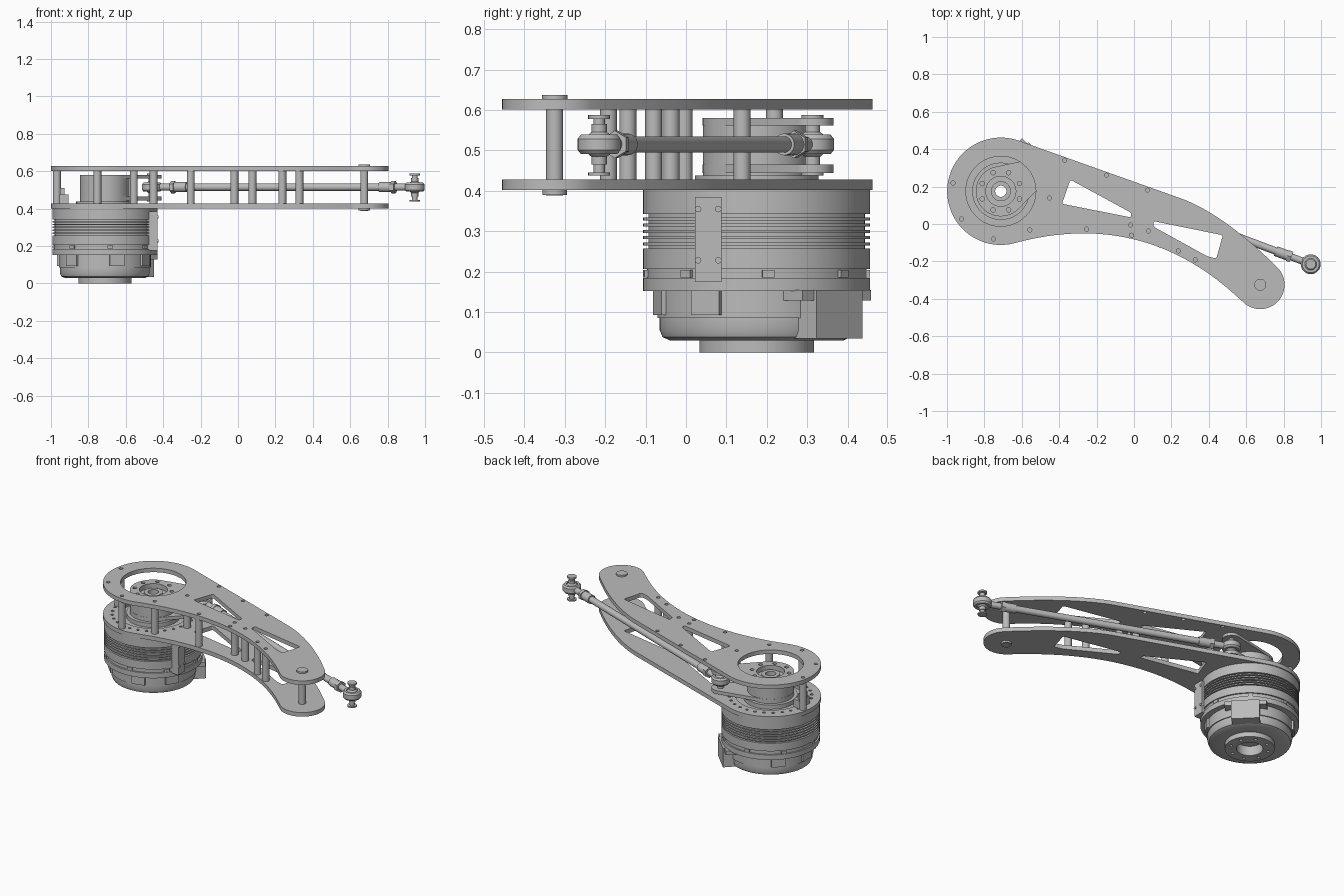
import bpy, bmesh
from math import pi, cos, sin, radians, acos, atan2
from mathutils import Vector, Matrix

if "Cube" in bpy.data.objects:
    bpy.data.objects.remove(bpy.data.objects["Cube"])

GREY = bpy.data.materials.new("metal_grey")
GREY.use_nodes = True
GREY.diffuse_color = (0.5, 0.5, 0.5, 1)
GREY.node_tree.nodes["Principled BSDF"].inputs["Base Color"].default_value = (0.5, 0.5, 0.5, 1)

MOTOR = Vector((-0.712, 0.175, 0))
TIP = Vector((0.675, -0.325, 0))
CRANK_PIN = Vector((-0.46, 0.313, 0.515))
ROD_PIN = Vector((0.945, -0.215, 0.515))


def finish(name, mesh):
    mesh.materials.clear()
    mesh.materials.append(GREY)
    mesh.shade_smooth()
    mesh.set_sharp_from_angle(angle=radians(32))
    mesh.name = name
    ob = bpy.data.objects.new(name, mesh)
    bpy.context.collection.objects.link(ob)
    return ob


def from_bmesh(name, bm):
    bmesh.ops.recalc_face_normals(bm, faces=bm.faces)
    mesh = bpy.data.meshes.new(name)
    bm.to_mesh(mesh)
    bm.free()
    return finish(name, mesh)


def lathe(name, profile, centre, steps=64):
    """Spin a closed (radius, z) profile about a vertical axis."""
    bm = bmesh.new()
    vs = [bm.verts.new((r, 0, z)) for r, z in profile]
    es = [bm.edges.new((vs[i - 1], vs[i])) for i in range(len(vs))]
    bmesh.ops.spin(bm, geom=vs + es, cent=(0, 0, 0), axis=(0, 0, 1),
                   angle=2 * pi, steps=steps, use_merge=True)
    bmesh.ops.remove_doubles(bm, verts=bm.verts, dist=1e-5)
    bmesh.ops.translate(bm, verts=bm.verts, vec=centre)
    return from_bmesh(name, bm)


def add_rod(bm, a, b, r, sides=24):
    a, b = Vector(a), Vector(b)
    d = b - a
    m = Matrix.Translation((a + b) / 2) @ d.to_track_quat('Z', 'Y').to_matrix().to_4x4()
    bmesh.ops.create_cone(bm, cap_ends=True, segments=sides, radius1=r, radius2=r,
                          depth=d.length, matrix=m)


def add_post(bm, p, z0, z1, r, sides=24):
    add_rod(bm, (p[0], p[1], z0), (p[0], p[1], z1), r, sides)


def add_box(bm, centre, size, turn=0):
    m = Matrix.Translation(centre) @ Matrix.Rotation(turn, 4, 'Z') @ Matrix.Diagonal((*size, 1))
    bmesh.ops.create_cube(bm, size=1, matrix=m)


def polar(r, angle, z=0):
    return MOTOR + Vector((r * cos(angle), r * sin(angle), z))


def arc(c, r, a0, a1, n=40):
    return [(c[0] + r * cos(a0 + (a1 - a0) * i / n), c[1] + r * sin(a0 + (a1 - a0) * i / n))
            for i in range(n + 1)]


def circle(c, r, n=48):
    return arc(c, r, 0, 2 * pi, n)[:-1]


def bezier(a, b, c, n=24):
    a, b, c = Vector(a), Vector(b), Vector(c)
    return [tuple(a * (1 - t) ** 2 + b * 2 * t * (1 - t) + c * t * t)
            for t in (i / n for i in range(1, n))]


def rounded(points, r=0.02):
    out = []
    for i, p in enumerate(points):
        p = Vector(p)
        to = [(Vector(q) - p).normalized() * r for q in (points[i - 1], points[(i + 1) % len(points)])]
        a, b = p + to[0], p + to[1]
        out += [tuple(a)] + bezier(a, p, b, 5) + [tuple(b)]
    return out


def plate(name, loops, z0, z1):
    """Flat plate: first loop is the outline, the rest are openings."""
    cu = bpy.data.curves.new(name, 'CURVE')
    cu.dimensions, cu.fill_mode, cu.extrude = '2D', 'BOTH', (z1 - z0) / 2
    for loop in loops:
        sp = cu.splines.new('POLY')
        sp.points.add(len(loop) - 1)
        for pt, (x, y) in zip(sp.points, loop):
            pt.co = (x, y, 0, 1)
        sp.use_cyclic_u = True
    tmp = bpy.data.objects.new(name, cu)
    bpy.context.collection.objects.link(tmp)
    dg = bpy.context.evaluated_depsgraph_get()
    mesh = bpy.data.meshes.new_from_object(tmp.evaluated_get(dg))
    bpy.data.objects.remove(tmp)
    bm = bmesh.new()
    bm.from_mesh(mesh)
    bmesh.ops.remove_doubles(bm, verts=bm.verts, dist=1e-5)
    bmesh.ops.translate(bm, verts=bm.verts, vec=(0, 0, (z0 + z1) / 2))
    return from_bmesh(name, bm)


# Arm side plates
outline = arc(MOTOR, 0.287, radians(70), radians(285), 56)
outline += bezier(outline[-1], (0.056, 0.088), (0.58, -0.415))
outline += arc(TIP, 0.13, radians(224), radians(405))
outline += bezier(outline[-1], (0.481, 0.053), (0.25, 0.137)) + [(0.25, 0.137)]
windows = [rounded([(-0.385, 0.108), (-0.34, 0.237), (-0.015, 0.06), (-0.015, 0.035)], 0.012),
           rounded([(0.105, 0.015), (0.475, -0.06), (0.44, -0.185), (0.39, -0.172), (0.105, -0.015)], 0.012)]
posts = [(-0.968, 0.219), (-0.752, -0.08), (-0.557, -0.032), (-0.451, 0.139), (-0.253, -0.027),
         (-0.019, -0.005), (0.077, -0.037), (0.237, -0.144), (0.328, -0.192)]
spare = [(-0.923, 0.027), (-0.013, -0.06), (-0.371, 0.341), (-0.147, 0.261), (0.072, 0.181)]
screw_holes = [circle(p, 0.011, 12) for p in posts + spare]
flange_holes = [circle(polar(0.235, 2 * pi * i / 28), 0.009, 10) for i in range(28)]
plate("upper_arm_plate", [outline, circle(MOTOR, 0.187, 64)] + windows + screw_holes, 0.602, 0.627)
plate("lower_arm_plate", [outline, circle(MOTOR, 0.2, 64)] + windows + flange_holes, 0.402, 0.428)

# Standoffs between the plates
bm = bmesh.new()
for p in posts:
    add_post(bm, p, 0.428, 0.602, 0.021)
from_bmesh("standoffs", bm)

# Pivot pin at the arm tip
bm = bmesh.new()
add_post(bm, TIP, 0.388, 0.627, 0.021)
add_post(bm, TIP, 0.625, 0.637, 0.032, 32)
add_post(bm, TIP, 0.39, 0.402, 0.03, 32)
from_bmesh("tip_pivot_pin", bm)

# Motor housing with cooling grooves, hub and bore
profile = [(0.075, 0), (0.142, 0), (0.142, 0.03), (0.215, 0.03), (0.233, 0.038), (0.24, 0.055),
           (0.24, 0.085), (0.246, 0.085), (0.246, 0.152), (0.281, 0.152), (0.281, 0.184),
           (0.272, 0.184), (0.272, 0.207), (0.281, 0.207)]
for i in range(6):
    z = 0.257 + 0.0155 * i
    profile += [(0.281, z), (0.268, z), (0.268, z + 0.008), (0.281, z + 0.008)]
profile += [(0.281, 0.402), (0.195, 0.402), (0.195, 0.412), (0.153, 0.412), (0.153, 0.438),
            (0.133, 0.438), (0.133, 0.58), (0.08, 0.58), (0.08, 0.55), (0.053, 0.55),
            (0.053, 0.566), (0.03, 0.566), (0.03, 0.06), (0.075, 0.06)]
motor = lathe("motor_housing", profile, MOTOR, 80)

# Screw holes in the hub and the base boss
bm = bmesh.new()
for i in range(8):
    a = 2 * pi * (i + 0.5) / 8
    add_post(bm, polar(0.108, a), 0.555, 0.6, 0.012, 12)
    add_post(bm, polar(0.11, a), -0.02, 0.02, 0.009, 12)
cutter = from_bmesh("screw_cutter", bm)
cutter.hide_render = True
mod = motor.modifiers.new("holes", 'BOOLEAN')
mod.object, mod.operation, mod.solver = cutter, 'DIFFERENCE', 'EXACT'
cut = bpy.data.meshes.new_from_object(motor.evaluated_get(bpy.context.evaluated_depsgraph_get()))
bpy.data.objects.remove(motor)
bpy.data.objects.remove(cutter)
finish("motor_housing", cut)

# Tabs in the housing seam and clips round the base
bm = bmesh.new()
for i in range(8):
    a = radians(6 + 45 * i)
    add_box(bm, polar(0.273, a, 0.195), (0.016, 0.03, 0.018), a)
for deg in (-75, -30, 135, 180, 225):
    a = radians(deg)
    add_box(bm, polar(0.24, a, 0.124), (0.03, 0.08, 0.062), a)
from_bmesh("housing_tabs", bm)

# Connector lug on the base
bm = bmesh.new()
add_box(bm, polar(0.245, pi / 4, 0.095), (0.09, 0.16, 0.12), pi / 4)
add_box(bm, polar(0.225, pi / 4, 0.142), (0.11, 0.24, 0.026), pi / 4)
from_bmesh("connector_lug", bm)

# Cover strip with four screws on the housing side
bm = bmesh.new()
add_box(bm, (-0.46, 0.055, 0.28), (0.06, 0.066, 0.21))
for y in (0.03, 0.08):
    for z in (0.228, 0.355):
        add_rod(bm, (-0.432, y, z), (-0.425, y, z), 0.008, 12)
from_bmesh("cover_strip", bm)

# Stop block on the lower plate
bm = bmesh.new()
add_box(bm, (-0.93, 0.18, 0.45), (0.05, 0.09, 0.05))
add_box(bm, (-0.94, 0.18, 0.485), (0.025, 0.06, 0.05))
from_bmesh("stop_block", bm)

# Crank arms from the hub to the rod pin
d = CRANK_PIN - MOTOR
heading = atan2(d.y, d.x)
spread = acos((0.133 - 0.052) / d.xy.length)
crank = arc(MOTOR, 0.134, heading + spread, heading + 2 * pi - spread)
crank += arc(CRANK_PIN, 0.052, heading - spread, heading + spread, 20)
plate("lower_crank_arm", [crank, circle(MOTOR, 0.12)], 0.444, 0.465)
plate("upper_crank_arm", [crank, circle(MOTOR, 0.12)], 0.562, 0.58)

# Push rod with sleeves, nuts and ball ends
axis = (ROD_PIN - CRANK_PIN).normalized()
bm = bmesh.new()
add_rod(bm, CRANK_PIN + axis * 0.15, ROD_PIN - axis * 0.15, 0.02)
for pin, way in ((CRANK_PIN, axis), (ROD_PIN, -axis)):
    add_rod(bm, pin + way * 0.046, pin + way * 0.13, 0.019)
    add_rod(bm, pin + way * 0.11, pin + way * 0.132, 0.034, 6)
    add_rod(bm, pin + way * 0.13, pin + way * 0.2, 0.027)
from_bmesh("push_rod", bm)

for side, pin in (("crank", CRANK_PIN), ("output", ROD_PIN)):
    lathe(side + "_rod_eye", [(0.032, -0.024), (0.045, -0.024), (0.053, -0.014), (0.053, 0.014),
                              (0.045, 0.024), (0.032, 0.024)], pin, 40)
    bm = bmesh.new()
    bmesh.ops.create_uvsphere(bm, u_segments=32, v_segments=16, radius=0.036,
                              matrix=Matrix.Translation(pin))
    add_post(bm, pin, 0.44, 0.588, 0.014)
    add_post(bm, pin, 0.465, 0.565, 0.019)
    add_post(bm, pin, 0.578, 0.588, 0.027)
    add_post(bm, pin, 0.438, 0.446, 0.027)
    from_bmesh(side + "_ball_pin", bm)
